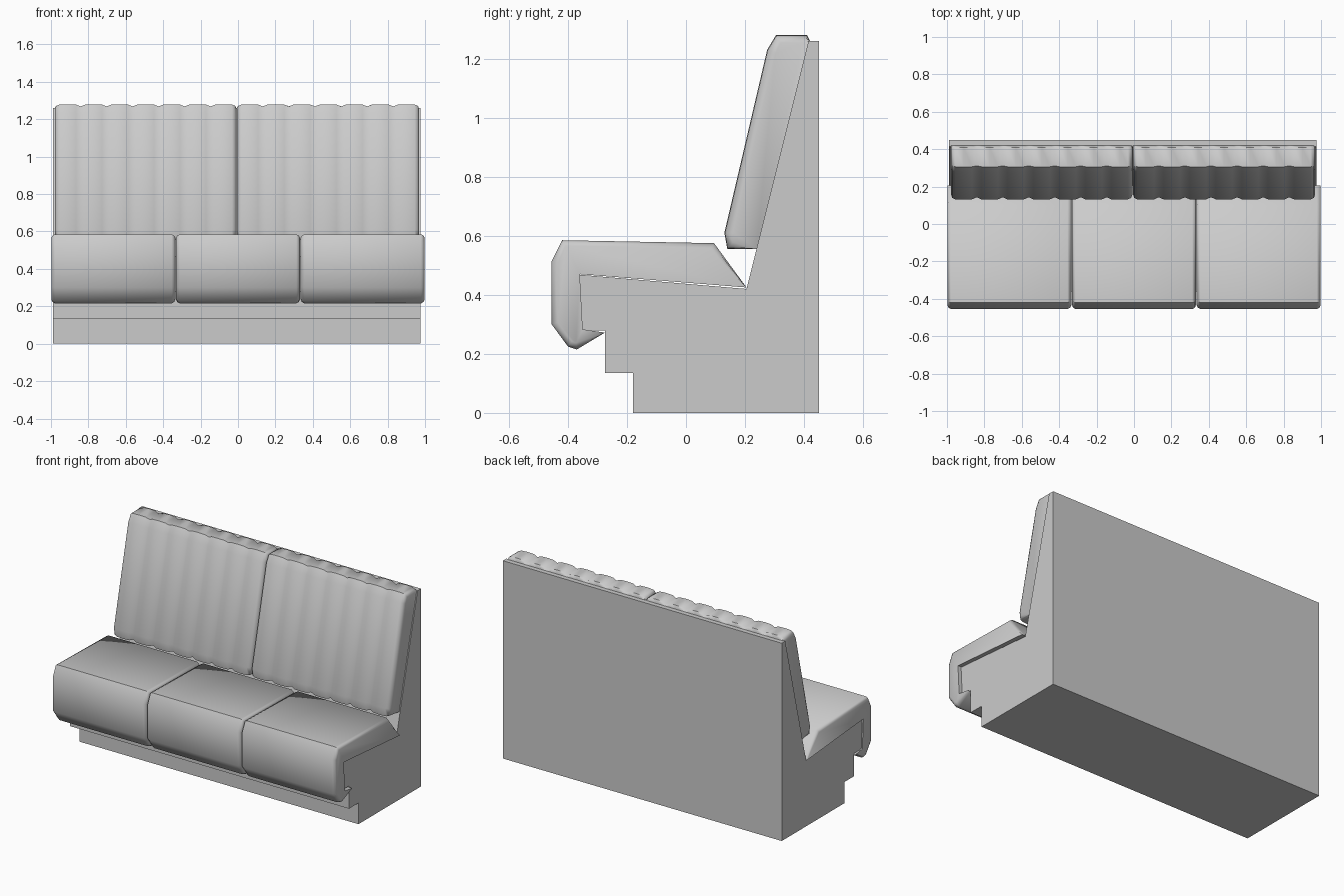
import bpy, bmesh, math
from mathutils import Vector

cube = bpy.data.objects.get("Cube")
if cube:
    bpy.data.objects.remove(cube, do_unlink=True)

GREY = (0.6, 0.6, 0.6, 1)
mat = bpy.data.materials.new("upholstery grey")
mat.use_nodes = True
mat.diffuse_color = GREY
mat.node_tree.nodes["Principled BSDF"].inputs["Base Color"].default_value = GREY


def inset(profile, amount, fixed):
    """Shrink a counter-clockwise (y, z) profile, leaving the fixed points alone."""
    result = []
    for i, p in enumerate(profile):
        p = Vector(p)
        a = (p - Vector(profile[i - 1])).normalized()
        b = (Vector(profile[(i + 1) % len(profile)]) - p).normalized()
        normal = Vector((-a.y - b.y, a.x + b.x)).normalized()
        result.append(p if i in fixed else p + normal * amount)
    return result


def loft(name, profile, sections, fixed=(), angle=50):
    """Skin a profile along x through (x, inset) sections and cap both ends."""
    bm = bmesh.new()
    rings = []
    for x, amount in sections:
        rings.append([bm.verts.new((x, *p)) for p in inset(profile, amount, fixed)])
    n = len(profile)
    for r, s in zip(rings, rings[1:]):
        for i in range(n):
            j = (i + 1) % n
            bm.faces.new((r[i], r[j], s[j], s[i]))
    bm.faces.new(rings[0][::-1])
    bm.faces.new(rings[-1])
    bmesh.ops.recalc_face_normals(bm, faces=bm.faces[:])
    mesh = bpy.data.meshes.new(name)
    bm.to_mesh(mesh)
    bm.free()
    obj = bpy.data.objects.new(name, mesh)
    mesh.materials.append(mat)
    bpy.context.collection.objects.link(obj)
    bpy.ops.object.select_all(action="DESELECT")
    obj.select_set(True)
    bpy.context.view_layer.objects.active = obj
    bpy.ops.object.shade_smooth_by_angle(angle=math.radians(angle))
    return obj


# Frame with a stepped plinth and a sloped back support
frame = [(-0.18, 0), (0.45, 0), (0.45, 1.26), (0.415, 1.26), (0.205, 0.42),
         (-0.36, 0.468), (-0.35, 0.28), (-0.275, 0.28), (-0.275, 0.135), (-0.18, 0.135)]
loft("bench_frame", frame, [(-0.99, 0), (0.975, 0)], angle=20)

# Three seat cushions that wrap over the front edge
seat = [(0.095, 0.575), (-0.42, 0.585), (-0.455, 0.515), (-0.455, 0.30), (-0.4, 0.225),
        (-0.37, 0.215), (-0.275, 0.272), (-0.35, 0.283), (-0.36, 0.47), (0.205, 0.425)]
width = 2 / 3
for k, side in enumerate(("right", "middle", "left")):
    x0 = -1 + k * width
    x1 = x0 + width
    loft(f"seat_cushion_{side}", seat,
         [(x0 + 0.002, 0.022), (x0 + 0.008, 0.008), (x0 + 0.022, 0),
          (x1 - 0.022, 0), (x1 - 0.008, 0.008), (x1 - 0.002, 0.022)],
         fixed=(6, 7, 8, 9))

# Two fluted back cushions
back = [(0.14, 0.555), (0.24, 0.555), (0.42, 1.26), (0.41, 1.28), (0.305, 1.28),
        (0.275, 1.23), (0.13, 0.61)]
FLUTES = 7
for side, x0, x1 in (("right", -0.98, -0.007), ("left", -0.007, 0.97)):
    pitch = (x1 - x0) / FLUTES
    sections = [(x0 + 0.001, 0.03), (x0 + 0.008, 0.01)]
    for f in range(FLUTES):
        start = x0 + f * pitch
        if f:
            sections.append((start, 0.013))
        sections += [(start + 0.025, 0.002), (start + pitch / 2, 0),
                     (start + pitch - 0.025, 0.002)]
    sections += [(x1 - 0.008, 0.01), (x1 - 0.001, 0.03)]
    loft(f"back_cushion_{side}", back, sections, fixed=(1, 2))
